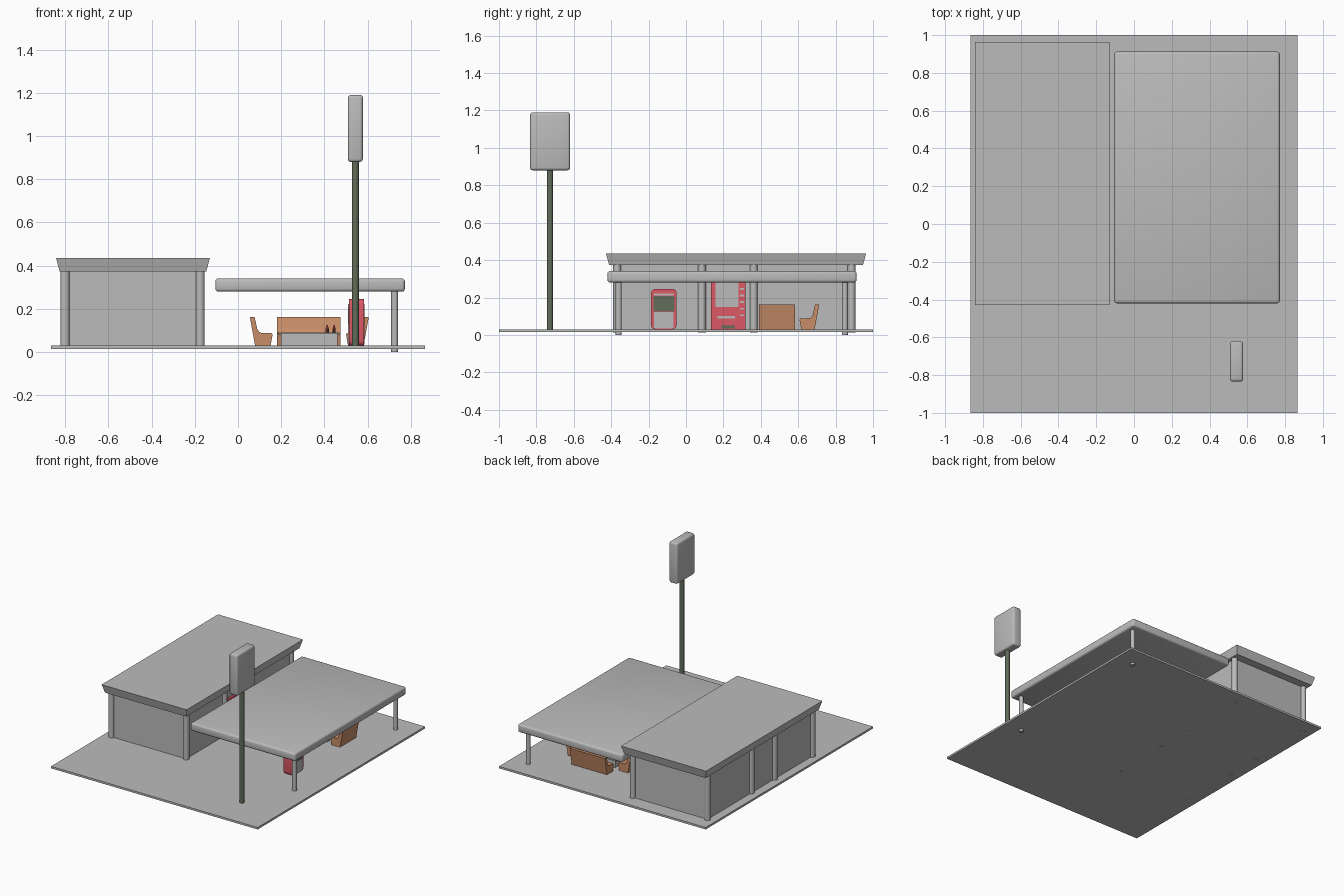
import bpy
import bmesh
from math import radians
from mathutils import Matrix, Vector

cube = bpy.data.objects.get("Cube")
if cube:
    bpy.data.objects.remove(cube, do_unlink=True)


def material(name, rgb):
    m = bpy.data.materials.new(name)
    m.use_nodes = True
    m.diffuse_color = (*rgb, 1)
    bsdf = next(n for n in m.node_tree.nodes if n.type == 'BSDF_PRINCIPLED')
    bsdf.inputs["Base Color"].default_value = (*rgb, 1)
    return m


GREY = material("plain_grey", (0.5, 0.5, 0.5))
GREEN = material("dark_green", (0.12, 0.15, 0.1))
BROWN = material("tan_brown", (0.58, 0.27, 0.14))
RED = material("soft_red", (0.72, 0.1, 0.13))
MAROON = material("bottle_maroon", (0.2, 0.06, 0.05))


def finish(name, bm, mat, smooth=False):
    bmesh.ops.recalc_face_normals(bm, faces=bm.faces)
    mesh = bpy.data.meshes.new(name)
    bm.to_mesh(mesh)
    bm.free()
    mesh.materials.append(mat)
    ob = bpy.data.objects.new(name, mesh)
    bpy.context.collection.objects.link(ob)
    if smooth:
        bpy.ops.object.select_all(action='DESELECT')
        ob.select_set(True)
        bpy.context.view_layer.objects.active = ob
        bpy.ops.object.shade_smooth_by_angle(angle=radians(40))
    return ob


def box(name, x, y, z, mat, bevel=0.0, flare=None, axis=None):
    """Box from three ranges; flare insets the bottom, axis limits the bevel to edges along it."""
    bm = bmesh.new()
    bmesh.ops.create_cube(bm, size=1)
    for v in bm.verts:
        v.co = Vector([(a + b) / 2 + c * (b - a) for (a, b), c in zip((x, y, z), v.co)])
        if flare and v.co.z < sum(z) / 2:
            v.co.x += flare if v.co.x < sum(x) / 2 else -flare
            v.co.y += flare if v.co.y < sum(y) / 2 else -flare
    if bevel:
        edges = [e for e in bm.edges if axis is None
                 or abs((e.verts[0].co - e.verts[1].co)[axis]) > 1e-5]
        bmesh.ops.bevel(bm, geom=edges, offset=bevel, segments=3, profile=0.5, affect='EDGES')
    return finish(name, bm, mat, bool(bevel))


def post(name, x, y, z, radius, mat, sides=12, top=None):
    bm = bmesh.new()
    bmesh.ops.create_cone(bm, cap_ends=True, segments=sides, radius1=radius,
                          radius2=radius if top is None else top, depth=z[1] - z[0],
                          matrix=Matrix.Translation((x, y, sum(z) / 2)))
    return finish(name, bm, mat, True)


# Ground slab
box("ground_slab", (-0.865, 0.865), (-1, 1), (0.015, 0.03), GREY)

# Station building: walls, posts and flared roof
box("building_walls", (-0.80, -0.175), (-0.37, 0.885), (0.03, 0.376), GREY)
for side, x in (("right", -0.8), ("left", -0.175)):
    for i, y in enumerate((-0.368, 0.085, 0.362, 0.885)):
        post(f"building_post_{side}_{i + 1}", x, y, (0.014, 0.376), 0.021, GREY)
box("building_roof", (-0.842, -0.13), (-0.428, 0.963), (0.373, 0.436), GREY, flare=0.017)

# Canopy and its posts
box("canopy", (-0.105, 0.772), (-0.42, 0.912), (0.28, 0.341), GREY, bevel=0.014)
for end, y in (("front", -0.36), ("back", 0.85)):
    post(f"canopy_post_{end}", 0.725, y, (0, 0.285), 0.016, GREY)

# Roadside sign
post("sign_pole", 0.543, -0.727, (0.03, 0.9), 0.0165, GREEN)
box("sign_panel", (0.508, 0.578), (-0.834, -0.62), (0.88, 1.19), GREY, bevel=0.014)

# Fuel pump with matching panels on both broad sides
box("pump_body", (0.513, 0.582), (-0.187, -0.05), (0.03, 0.246), RED, bevel=0.022, axis=0)
for side, x in (("left", 0.582), ("right", 0.513)):
    span = (x - 0.003, x + 0.003)
    box(f"pump_lower_panel_{side}", span, (-0.17, -0.066), (0.035, 0.122), GREY)
    box(f"pump_screen_{side}", span, (-0.174, -0.062), (0.124, 0.208), GREEN)
    box(f"pump_trim_{side}", span, (-0.17, -0.066), (0.21, 0.222), GREY)

# Vending machine set against the wall
face = (-0.16, -0.156)
box("vending_body", (-0.18, -0.158), (0.133, 0.317), (0.03, 0.3), RED)
box("vending_window", face, (0.157, 0.28), (0.15, 0.285), GREY)
box("vending_shelf", face, (0.168, 0.262), (0.088, 0.1), GREY)
box("vending_tray", face, (0.19, 0.262), (0.034, 0.05), GREEN)
for i in range(5):
    z = 0.1 + 0.035 * i
    box(f"vending_button_{i + 1}", face, (0.29, 0.31), (z, z + 0.01), GREY)

# Benches: one side profile (depth from the back, height), three placements
PROFILE = ((0.0, 0.162), (0.022, 0.162), (0.034, 0.108), (0.046, 0.09),
           (0.1, 0.088), (0.105, 0.082), (0.096, 0.03), (0.024, 0.03))


def bench(name, place, start, end):
    """Extrude the bench profile; place maps (depth, along, height) to the scene."""
    bm = bmesh.new()
    ring = [bm.verts.new(place(d, start, h)) for d, h in PROFILE]
    side = bm.faces.new(ring)
    moved = bmesh.ops.extrude_face_region(bm, geom=[side])["geom"]
    shift = Vector(place(0, end, 0)) - Vector(place(0, start, 0))
    bmesh.ops.translate(bm, vec=shift, verts=[g for g in moved if isinstance(g, bmesh.types.BMVert)])
    return finish(name, bm, BROWN)


bench("bench_right", lambda d, a, h: (0.055 + d, a, h), 0.39, 0.582)
bench("bench_left", lambda d, a, h: (0.605 - d, a, h), 0.39, 0.582)
bench("bench_back", lambda d, a, h: (a, 0.712 - d, h), 0.18, 0.475)

# Table with two bottles
box("table_base", (0.2, 0.46), (0.41, 0.56), (0.03, 0.083), GREY)
box("table_top", (0.185, 0.475), (0.4, 0.57), (0.083, 0.092), GREY)
for i, x in enumerate((0.413, 0.445)):
    post(f"bottle_{i + 1}", x, 0.46, (0.092, 0.11), 0.007, MAROON, 8)
    post(f"bottle_neck_{i + 1}", x, 0.46, (0.11, 0.125), 0.006, RED, 8, 0.003)
